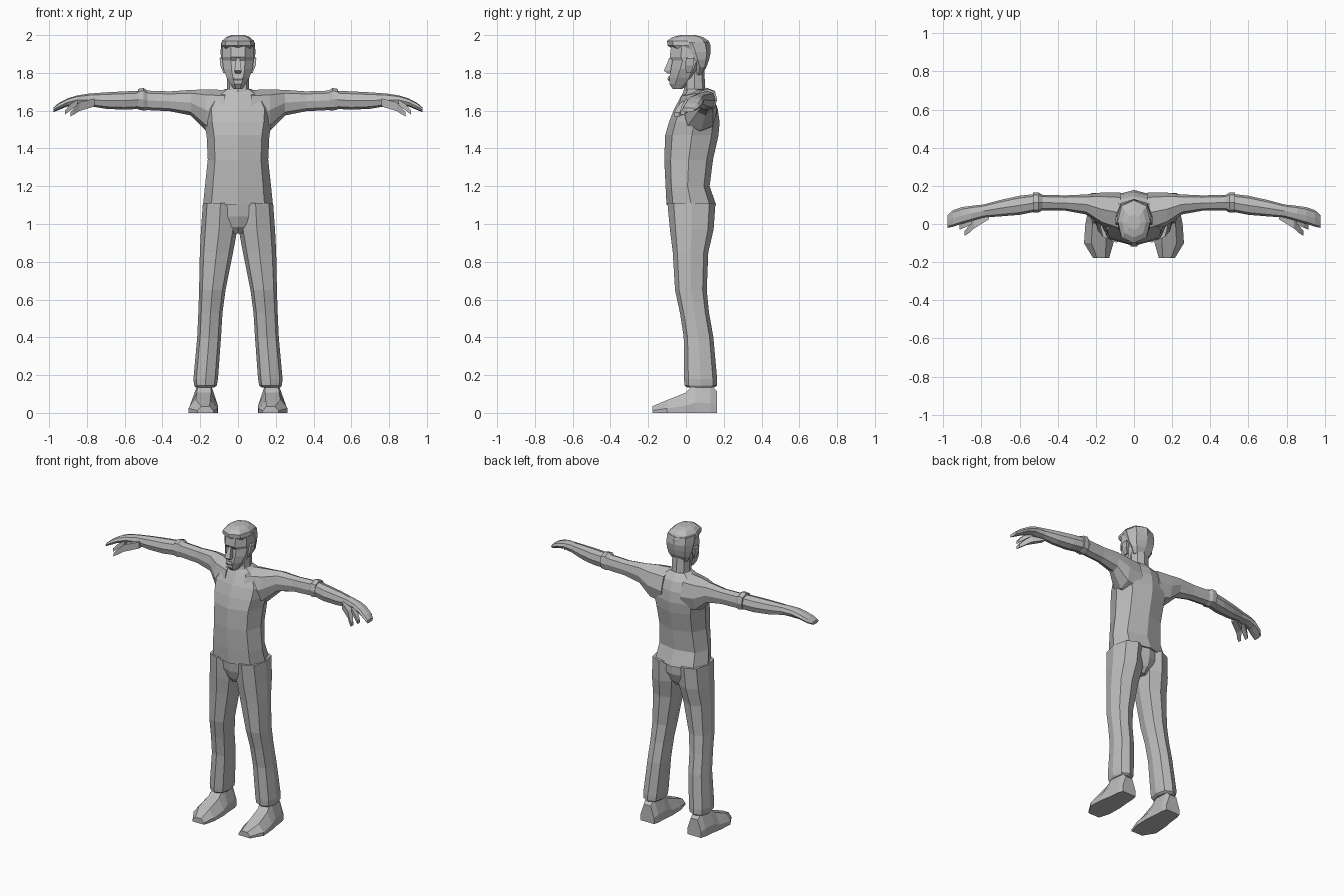
import bpy, bmesh

grey = bpy.data.materials.new("plain grey")
grey.diffuse_color = (0.5, 0.5, 0.5, 1)

# Cross-section outlines in a -1..1 square
ROUND = [(0, -1), (.76, -.74), (1, 0), (.76, .74), (0, 1), (-.76, .74), (-1, 0), (-.76, -.74)]
FLAT = [(-.45, -1), (.45, -1), (1, -.4), (1, .45), (.5, 1), (-.5, 1), (-1, .45), (-1, -.4)]
SOLE = [(-1, -1), (1, -1), (1, -.3), (.5, 1), (-.5, 1), (-1, -.3)]
BOX = [(-1, -1), (1, -1), (1, 1), (-1, 1)]


def loft(name, axis, rows, section=ROUND, mirror=False):
    """Skin sections along an axis; row = position, first range, second range."""
    bm = bmesh.new()
    rings = []
    for t, a0, a1, b0, b1 in rows:
        ring = []
        for u, v in section:
            a = (a0 + a1) / 2 + u * (a1 - a0) / 2
            b = (b0 + b1) / 2 + v * (b1 - b0) / 2
            co = {"z": (a, b, t), "x": (t, a, b), "y": (a, t, b)}[axis]
            ring.append(bm.verts.new(co))
        rings.append(ring)
    n = len(section)
    for lo, hi in zip(rings, rings[1:]):
        for i in range(n):
            j = (i + 1) % n
            bm.faces.new((lo[i], lo[j], hi[j], hi[i]))
    bm.faces.new(rings[0])
    bm.faces.new(rings[-1])
    bmesh.ops.recalc_face_normals(bm, faces=bm.faces)
    me = bpy.data.meshes.new(name)
    bm.to_mesh(me)
    bm.free()
    me.materials.append(grey)
    ob = bpy.data.objects.new(name, me)
    bpy.context.collection.objects.link(ob)
    if mirror:
        ob.modifiers.new("mirror", "MIRROR").use_axis[0] = True
    return ob


def centred(rows):
    """Expand (z, half width, y front, y back) to full rows."""
    return [(z, -w, w, y0, y1) for z, w, y0, y1 in rows]


# Shirt body, from hem to collar
loft("shirt", "z", centred([
    (1.10, .185, -.103, .160), (1.20, .175, -.108, .125), (1.34, .160, -.115, .143),
    (1.47, .166, -.110, .172), (1.54, .180, -.090, .178), (1.61, .185, -.062, .168),
    (1.67, .150, -.030, .145), (1.715, .070, -.005, .108)]))

# Trouser seat and fly
loft("trouser_seat", "z", centred([
    (.95, .035, -.050, .100), (.985, .085, -.075, .130),
    (1.04, .150, -.090, .148), (1.12, .176, -.097, .150)]))

# Trouser legs, widening at the cuff
loft("trouser_leg", "z", [
    (.135, .125, .225, .005, .150), (.145, .112, .232, -.008, .165), (.18, .106, .236, -.010, .165),
    (.40, .090, .216, -.012, .145), (.53, .082, .210, -.032, .122), (.65, .066, .206, -.058, .110),
    (.85, .026, .202, -.070, .118), (.97, .004, .196, -.085, .146), (1.11, .000, .186, -.098, .156)],
    mirror=True)

# Shoes
loft("shoe", "y", [
    (-.178, .130, .215, 0, .035), (-.10, .108, .262, 0, .068), (.00, .106, .255, 0, .108),
    (.05, .112, .245, 0, .158), (.13, .116, .236, 0, .150), (.163, .125, .226, 0, .115)],
    SOLE, True)

# Sleeves blend from the chest to a turned cuff
loft("sleeve", "x", [
    (.07, -.050, .165, 1.47, 1.710), (.17, -.010, .165, 1.495, 1.712), (.25, .050, .155, 1.575, 1.710),
    (.36, .070, .150, 1.597, 1.702), (.48, .072, .153, 1.603, 1.706), (.50, .060, .165, 1.600, 1.720),
    (.53, .060, .165, 1.607, 1.715), (.53, .070, .155, 1.615, 1.702)], mirror=True)

# Bare forearm running into the palm and fingers
loft("forearm_and_hand", "x", [
    (.51, .066, .158, 1.610, 1.706), (.60, .048, .148, 1.605, 1.702), (.70, .040, .126, 1.610, 1.697),
    (.79, .034, .102, 1.625, 1.690), (.855, .015, .095, 1.632, 1.680), (.905, .000, .088, 1.622, 1.664),
    (.95, -.015, .072, 1.603, 1.640), (.978, -.020, .045, 1.592, 1.616)], mirror=True)
loft("thumb", "x", [
    (.76, .025, .070, 1.622, 1.665), (.84, -.025, .025, 1.598, 1.645),
    (.868, -.050, -.012, 1.580, 1.615), (.888, -.062, -.036, 1.568, 1.590)], BOX, True)
loft("bent_finger", "x", [
    (.85, .000, .040, 1.630, 1.660), (.89, -.020, .015, 1.600, 1.632),
    (.915, -.030, -.005, 1.580, 1.602)], BOX, True)

# Neck
loft("neck", "z", centred([
    (1.67, .075, -.020, .120), (1.72, .058, -.010, .102), (1.84, .058, -.010, .095)]))

# Face and skull
loft("head", "z", centred([
    (1.715, .024, -.070, -.020), (1.74, .040, -.088, .015), (1.775, .060, -.088, .055),
    (1.82, .077, -.080, .085), (1.865, .082, -.072, .105), (1.885, .084, -.086, .110),
    (1.95, .080, -.078, .110)]), FLAT)

# Hair: back mass and overhanging crown
loft("hair_back", "z", centred([
    (1.79, .058, .045, .085), (1.83, .080, .040, .108), (1.87, .090, .000, .122),
    (1.91, .092, -.030, .131), (1.96, .090, -.060, .125)]))
loft("hair_crown", "z", centred([
    (1.93, .086, -.075, .130), (1.945, .090, -.098, .130), (1.97, .084, -.100, .120),
    (1.99, .062, -.070, .088), (2.00, .034, -.030, .050)]))

# Facial features
loft("nose", "z", centred([
    (1.797, .014, -.098, -.070), (1.812, .019, -.117, -.070), (1.88, .009, -.088, -.065)]), BOX)
loft("lips", "z", centred([
    (1.757, .018, -.092, -.070), (1.768, .026, -.098, -.070), (1.782, .014, -.094, -.070)]), BOX)
loft("ear", "z", [
    (1.80, .066, .078, .000, .025), (1.84, .070, .094, -.004, .040),
    (1.875, .074, .097, .000, .044), (1.885, .076, .090, .010, .038)], BOX, True)
